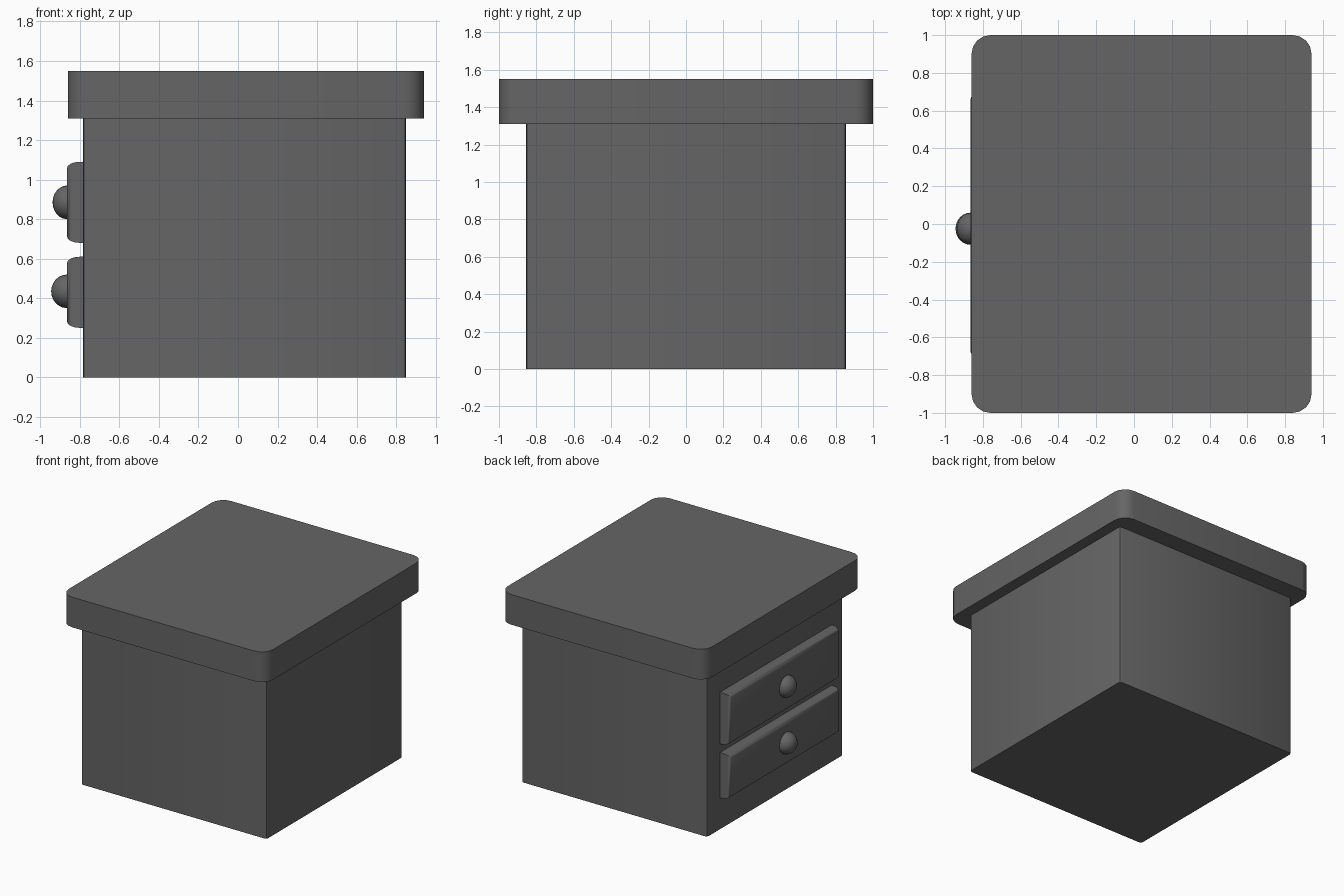
import bpy, bmesh, math
from mathutils import Matrix, Vector

if "Cube" in bpy.data.objects:
    bpy.data.objects.remove(bpy.data.objects["Cube"])

# Dark grey finish shared by all parts
dark_grey = bpy.data.materials.new("dark_grey")
dark_grey.diffuse_color = (0.13, 0.13, 0.13, 1)
dark_grey.use_nodes = True
dark_grey.node_tree.nodes["Principled BSDF"].inputs["Base Color"].default_value = dark_grey.diffuse_color


def finish(name, bm, angle=35):
    bmesh.ops.recalc_face_normals(bm, faces=bm.faces)
    mesh = bpy.data.meshes.new(name)
    bm.to_mesh(mesh)
    bm.free()
    mesh.materials.append(dark_grey)
    ob = bpy.data.objects.new(name, mesh)
    bpy.context.collection.objects.link(ob)
    bpy.ops.object.select_all(action='DESELECT')
    ob.select_set(True)
    bpy.context.view_layer.objects.active = ob
    bpy.ops.object.shade_smooth_by_angle(angle=math.radians(angle))
    return ob


def rounded_box(name, lo, hi, radius, segments):
    """Box whose four upright edges are rounded."""
    lo, hi = Vector(lo), Vector(hi)
    bm = bmesh.new()
    bmesh.ops.create_cube(bm, size=1, matrix=Matrix.Translation((lo + hi) / 2)
                          @ Matrix.Diagonal((*(hi - lo), 1)))
    upright = [e for e in bm.edges
               if abs(e.verts[0].co.z - e.verts[1].co.z) > 0.01]
    bmesh.ops.bevel(bm, geom=upright, offset=radius, segments=segments,
                    profile=0.5, affect='EDGES')
    return finish(name, bm)


def drawer_front(name, z0, z1, y0=-0.71, y1=0.695, x_back=-0.78, x_front=-0.865):
    """Panel lofted from rectangles that shrink along a quarter ellipse."""
    bm = bmesh.new()
    inset, depth, steps = 0.032, 0.065, 4
    rings = [(x_back, 0.0)]
    for i in range(steps + 1):
        a = math.pi / 2 * i / steps
        rings.append((x_front + depth * (1 - math.sin(a)), inset * (1 - math.cos(a))))
    loops = []
    for x, d in rings:
        loops.append([bm.verts.new((x, y, z)) for y, z in (
            (y0 + d, z0 + d), (y1 - d, z0 + d), (y1 - d, z1 - d), (y0 + d, z1 - d))])
    for a, b in zip(loops, loops[1:]):
        for i in range(4):
            j = (i + 1) % 4
            bm.faces.new((a[i], a[j], b[j], b[i]))
    bm.faces.new(loops[0])
    bm.faces.new(loops[-1])
    return finish(name, bm)


def knob(name, x_tip, z, y=-0.025, radius=0.085, x_base=-0.865):
    """Half ball with a flat back against the drawer."""
    bm = bmesh.new()
    bmesh.ops.create_uvsphere(bm, u_segments=20, v_segments=12, radius=radius)
    bmesh.ops.delete(bm, geom=[v for v in bm.verts if v.co.z < -1e-4], context='VERTS')
    bmesh.ops.holes_fill(bm, edges=[e for e in bm.edges if e.is_boundary], sides=0)
    bmesh.ops.scale(bm, vec=(1, 1, (x_base - x_tip) / radius), verts=bm.verts)
    bmesh.ops.rotate(bm, matrix=Matrix.Rotation(-math.pi / 2, 3, 'Y'), verts=bm.verts)
    bmesh.ops.translate(bm, vec=(x_base, y, z), verts=bm.verts)
    return finish(name, bm)


# Cabinet body and overhanging top
rounded_box("cabinet_body", (-0.785, -0.855, 0), (0.85, 0.855, 1.31), 0.02, 2)
rounded_box("table_top", (-0.86, -1, 1.31), (0.94, 1, 1.55), 0.1, 4)

# Two drawers with knobs on the -x side
for label, z0, z1, knob_z, tip in (("upper", 0.68, 1.09, 0.885, -0.938),
                                   ("lower", 0.25, 0.61, 0.435, -0.945)):
    drawer_front(label + "_drawer", z0, z1)
    knob(label + "_knob", tip, knob_z)
